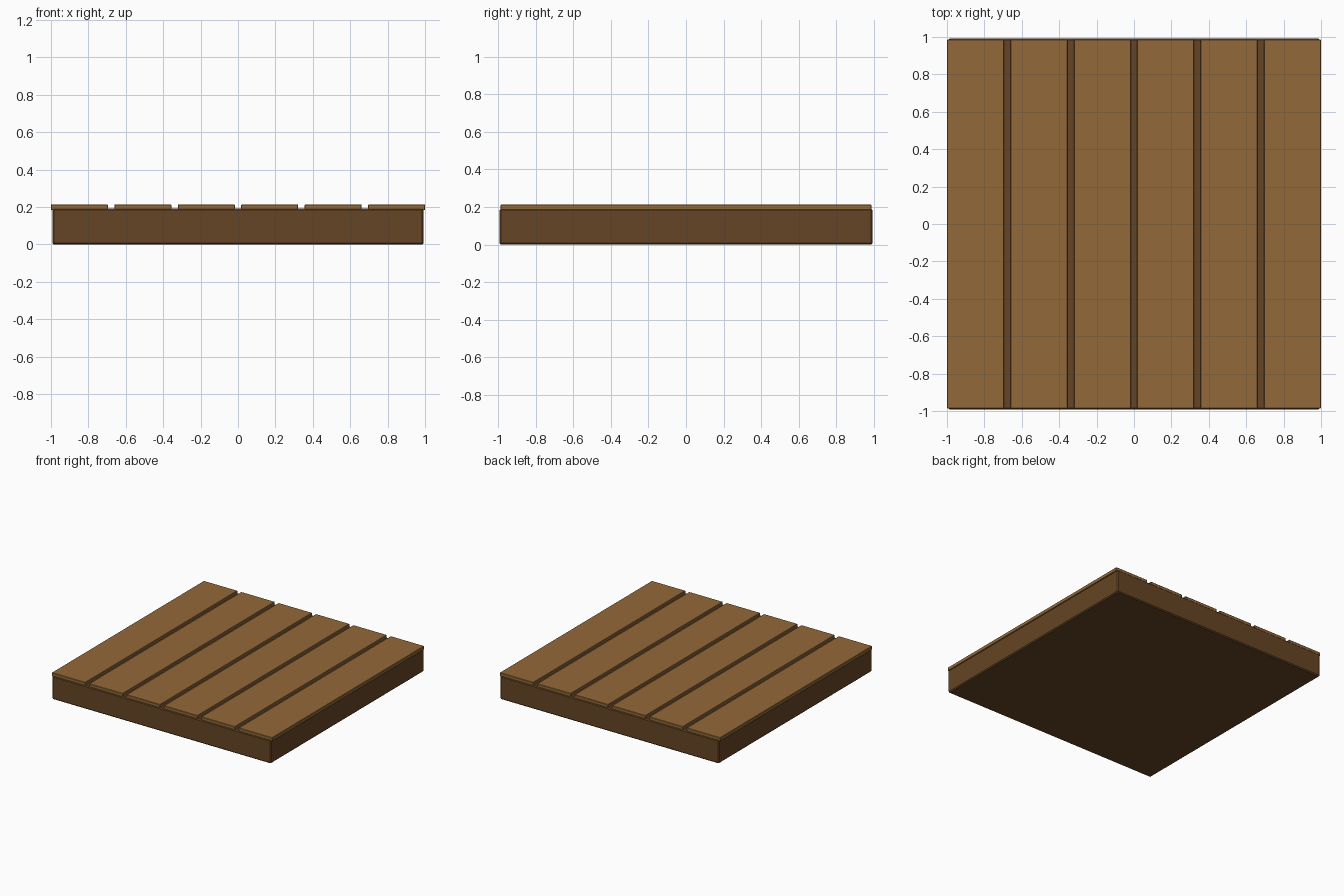
import bpy

if "Cube" in bpy.data.objects:
    bpy.data.objects.remove(bpy.data.objects["Cube"])


def material(name, color):
    m = bpy.data.materials.new(name)
    m.diffuse_color = color
    m.use_nodes = True
    m.node_tree.nodes["Principled BSDF"].inputs["Base Color"].default_value = m.diffuse_color
    return m


def box(name, center, size, mat, bevel):
    bpy.ops.mesh.primitive_cube_add(size=1, location=center)
    ob = bpy.context.object
    ob.name = name
    ob.scale = size
    bpy.ops.object.transform_apply(location=False, rotation=False, scale=True)
    ob.data.materials.append(mat)
    mod = ob.modifiers.new("edge_bevel", 'BEVEL')
    mod.width = bevel
    mod.segments = 1
    return ob


dark_wood = material("dark_wood", (0.13, 0.06, 0.018, 1))
light_wood = material("light_wood", (0.29, 0.14, 0.04, 1))

# Solid base slab
BASE_H = 0.192
box("platform_base", (0, 0, BASE_H / 2), (1.984, 1.984, BASE_H), dark_wood, 0.008)

# Six planks sunk slightly into the base, with narrow gaps
COUNT, WIDTH = 6, 0.305
BOTTOM, TOP = 0.184, 0.214
pitch = (2 - WIDTH) / (COUNT - 1)
for i in range(COUNT):
    x = -1 + WIDTH / 2 + i * pitch
    box(f"plank_{i + 1}", (x, 0, (BOTTOM + TOP) / 2),
        (WIDTH, 1.972, TOP - BOTTOM), light_wood, 0.003)
